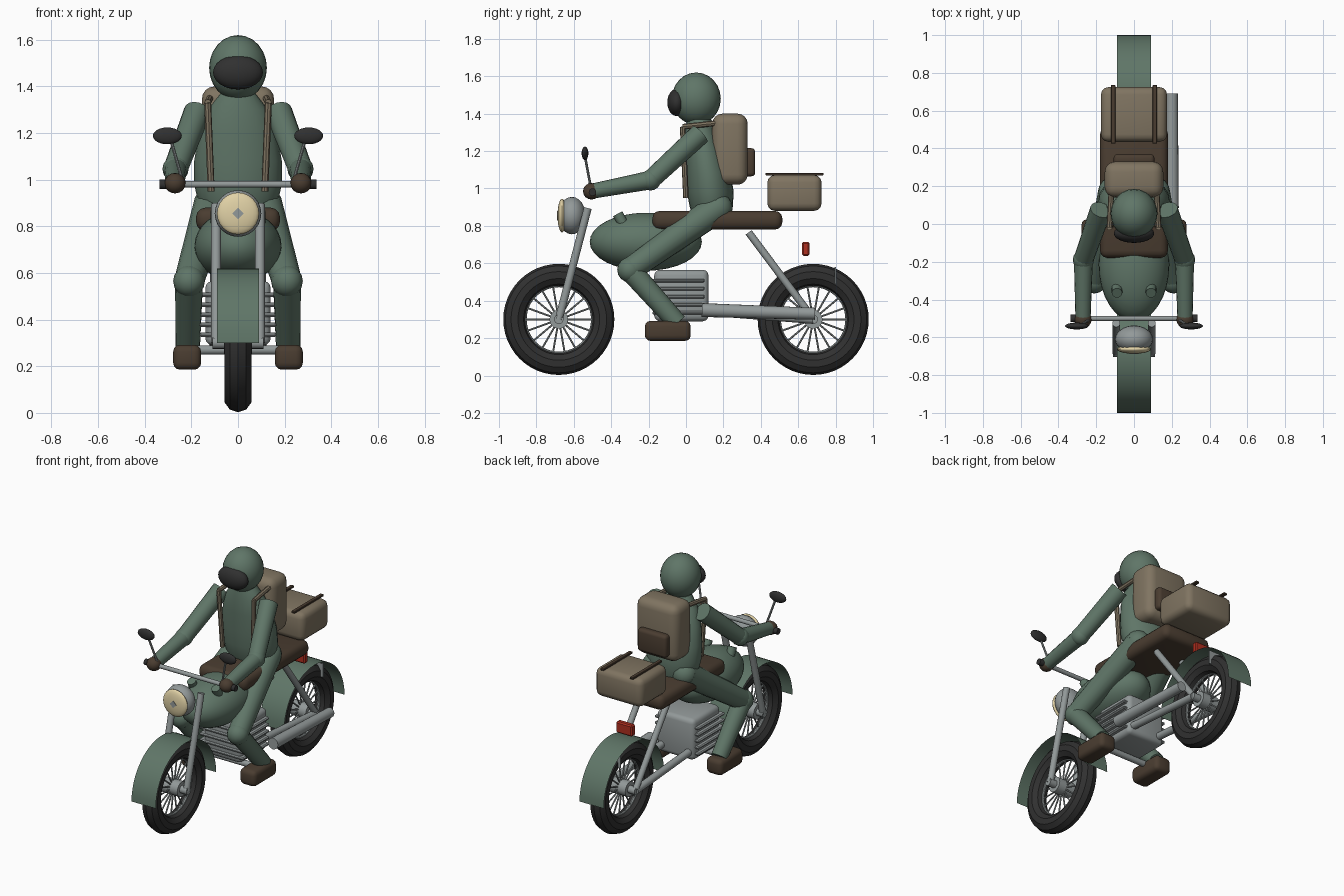
import bpy, bmesh, math
from mathutils import Vector, Matrix

if "Cube" in bpy.data.objects:
    bpy.data.objects.remove(bpy.data.objects["Cube"])


def material(name, r, g, b):
    m = bpy.data.materials.new(name)
    m.use_nodes = True
    m.diffuse_color = (r, g, b, 1)
    m.node_tree.nodes["Principled BSDF"].inputs["Base Color"].default_value = (r, g, b, 1)
    return m


GREEN = material("sage green", .115, .18, .137)
TAN = material("canvas tan", .215, .175, .12)
BROWN = material("dark leather", .068, .046, .03)
BLACK = material("rubber black", .03, .03, .03)
GREY = material("metal grey", .29, .32, .32)
CREAM = material("lamp cream", .75, .64, .38)
RED = material("tail red", .43, .028, .014)
made = []


def finish(name, mat, bm):
    bmesh.ops.recalc_face_normals(bm, faces=bm.faces)
    me = bpy.data.meshes.new(name)
    bm.to_mesh(me)
    bm.free()
    me.materials.append(mat)
    ob = bpy.data.objects.new(name, me)
    bpy.context.collection.objects.link(ob)
    made.append(ob)
    return ob


def ball(name, mat, loc, size, seg=24):
    bm = bmesh.new()
    bmesh.ops.create_uvsphere(bm, u_segments=seg, v_segments=seg // 2, radius=1,
                              matrix=Matrix.Translation(loc) @ Matrix.Diagonal((*size, 1)))
    return finish(name, mat, bm)


def add_tube(bm, a, b, r1, r2, seg):
    a, b = Vector(a), Vector(b)
    turn = (b - a).to_track_quat('Z', 'Y').to_matrix().to_4x4()
    bmesh.ops.create_cone(bm, cap_ends=True, segments=seg, radius1=r1, radius2=r2,
                          depth=(b - a).length, matrix=Matrix.Translation((a + b) / 2) @ turn)


def tube(name, mat, a, b, r1, r2=None, seg=16):
    bm = bmesh.new()
    add_tube(bm, a, b, r1, r1 if r2 is None else r2, seg)
    return finish(name, mat, bm)


def box(name, mat, low, high, bevel=0.0, steps=3):
    low, high = Vector(low), Vector(high)
    bm = bmesh.new()
    bmesh.ops.create_cube(bm, size=1, matrix=Matrix.Translation((low + high) / 2)
                          @ Matrix.Diagonal((*(high - low), 1)))
    if bevel:
        bmesh.ops.bevel(bm, geom=bm.edges[:], offset=bevel, segments=steps,
                        profile=.5, affect='EDGES', clamp_overlap=True)
    return finish(name, mat, bm)


def ring(name, mat, y, z, major, minor, sides):
    # circle profile spun about the axle
    bm = bmesh.new()
    vs = [bm.verts.new((minor * math.sin(i * math.tau / sides), y,
                        z + major + minor * math.cos(i * math.tau / sides))) for i in range(sides)]
    es = [bm.edges.new((vs[i], vs[(i + 1) % sides])) for i in range(sides)]
    bmesh.ops.spin(bm, geom=vs + es, cent=(0, y, z), axis=(1, 0, 0),
                   angle=math.tau, steps=48)
    bmesh.ops.remove_doubles(bm, verts=bm.verts, dist=1e-4)
    return finish(name, mat, bm)


def fender(name, y, z, r, half):
    # open half hoop over the wheel
    bm = bmesh.new()
    rows = []
    for i in range(25):
        t = math.pi * i / 24
        rows.append([bm.verts.new((s * half, y - r * math.cos(t), z + r * math.sin(t)))
                     for s in (-1, 1)])
    for p, q in zip(rows, rows[1:]):
        bm.faces.new((p[0], p[1], q[1], q[0]))
    return finish(name, GREEN, bm)


def loft(name, mat, rings, seg=24):
    # stacked ellipses: height, y centre, x radius, y radius
    bm = bmesh.new()
    loops = [[bm.verts.new((rx * math.cos(i * math.tau / seg), y + ry * math.sin(i * math.tau / seg), z))
              for i in range(seg)] for z, y, rx, ry in rings]
    for p, q in zip(loops, loops[1:]):
        for i in range(seg):
            j = (i + 1) % seg
            bm.faces.new((p[i], p[j], q[j], q[i]))
    bm.faces.new(loops[0])
    bm.faces.new(loops[-1])
    return finish(name, mat, bm)


# Wheels with spokes, hubs and fenders
AXLE = .3
for label, y in (("front", -.68), ("rear", .68)):
    ring(label + "_tire", BLACK, y, AXLE, .237, .06, 10)
    ring(label + "_rim", GREY, y, AXLE, .182, .01, 8)
    bm = bmesh.new()
    for i in range(18):
        t = i * math.tau / 18
        add_tube(bm, (0, y, AXLE), (0, y + .185 * math.cos(t), AXLE + .185 * math.sin(t)), .005, .005, 6)
    finish(label + "_spokes", GREY, bm)
    tube(label + "_hub", GREY, (-.06, y, AXLE), (.06, y, AXLE), .05)
    tube(label + "_axle", GREY, (-.11, y, AXLE), (.11, y, AXLE), .025)
    fender(label + "_fender", y, AXLE, .32, .09)

# Engine with cooling fins
box("engine", GREY, (-.14, -.17, .29), (.14, .12, .565), .03)
for i in range(5):
    z = .335 + i * .043
    box("engine_fin", GREY, (-.165, -.18, z - .009), (.165, .1, z + .009), .006, 1)
tube("foot_peg_bar", GREY, (-.2, -.1, .27), (.2, -.1, .27), .02)
tube("exhaust", GREY, (.2, .085, .35), (.2, .69, .33), .037, .032)

# Tank, seat, luggage box and tail
ball("tank", GREEN, (0, -.215, .715), (.187, .3, .155), 32)
box("seat", BROWN, (-.18, -.18, .78), (.18, .515, .88), .04)
box("luggage_box", TAN, (-.175, .435, .88), (.175, .725, 1.072), .04)
box("tail_light", RED, (-.06, .62, .64), (.06, .66, .715), .008, 1)
box("number_plate", GREY, (-.075, .795, .49), (.075, .803, .58))

# Headlight
ball("headlight", GREY, (0, -.61, .855), (.1, .073, .1))
ball("headlight_lens", CREAM, (0, -.663, .855), (.09, .024, .09))
tube("lens_centre", GREY, (0, -.68, .855), (0, -.689, .855), .024, seg=4)

# Handlebar
tube("handlebar", GREY, (-.33, -.5, .98), (.33, -.5, .98), .014)

for s in (-1, 1):
    # Mirrored bike parts
    tube("fork_leg", GREY, (s * .094, -.68, AXLE), (s * .094, -.525, .895), .021)
    tube("rear_strut", GREY, (s * .1, .335, .765), (s * .1, .675, .31), .02)
    tube("swingarm", GREY, (s * .1, .03, .35), (s * .1, .68, AXLE), .024)
    tube("tank_stud", GREEN, (s * .09, -.32, .78), (s * .09, -.365, .865), .028)
    box("box_strap", BROWN, (s * .11 - .013, .425, 1.07), (s * .11 + .013, .735, 1.084), .003, 1)
    tube("grip", BLACK, (s * .25, -.5, .98), (s * .337, -.5, .98), .02)
    tube("mirror_stem", GREY, (s * .235, -.505, .985), (s * .285, -.538, 1.16), .007, seg=8)
    ball("mirror", BLACK, (s * .303, -.54, 1.188), (.062, .018, .036))

    # Arms
    shoulder, elbow, hand = (s * .175, .075, 1.29), (s * .268, -.19, 1.045), (s * .27, -.505, .985)
    tube("upper_arm", GREEN, shoulder, elbow, .058, .052)
    ball("elbow", GREEN, elbow, (.056, .056, .056), 16)
    tube("forearm", GREEN, elbow, hand, .05, .04)
    ball("glove", BROWN, hand, (.046, .046, .044), 16)

    # Legs
    hip, knee, ankle = (s * .11, .17, .895), (s * .21, -.3, .565), (s * .215, -.045, .28)
    ball("hip", GREEN, hip, (.08, .08, .08), 16)
    tube("thigh", GREEN, hip, knee, .08, .064)
    ball("knee", GREEN, knee, (.068, .068, .068), 16)
    tube("shin", GREEN, knee, ankle, .06, .052)
    box("boot", BROWN, (s * .218 - .06, -.22, .185), (s * .218 + .06, .025, .292), .03)

    # Pack straps
    tube("pack_strap", TAN, (s * .13, -.018, 1.33), (s * .115, .0, .95), .015, seg=8)
    tube("shoulder_strap", TAN, (s * .13, -.018, 1.33), (s * .12, .17, 1.35), .015, seg=8)

# Rider torso, helmet and visor
loft("torso", GREEN, [(.83, .14, .13, .09), (.9, .135, .17, .115), (.98, .13, .188, .125),
                      (1.08, .12, .188, .12), (1.2, .1, .168, .105), (1.3, .08, .13, .085),
                      (1.37, .07, .075, .065)])
ball("helmet", GREEN, (0, .055, 1.48), (.124, .131, .14))
ball("visor", BLACK, (0, -.05, 1.46), (.107, .05, .073))

# Backpack with pocket
box("backpack", TAN, (-.155, .14, 1.02), (.155, .33, 1.4), .055, 4)
box("backpack_pocket", BROWN, (-.108, .31, 1.065), (.108, .37, 1.215), .02)

# Smooth shading with crisp edges
bpy.ops.object.select_all(action='DESELECT')
for ob in made:
    ob.select_set(True)
bpy.context.view_layer.objects.active = made[0]
bpy.ops.object.shade_smooth_by_angle(angle=math.radians(35))
